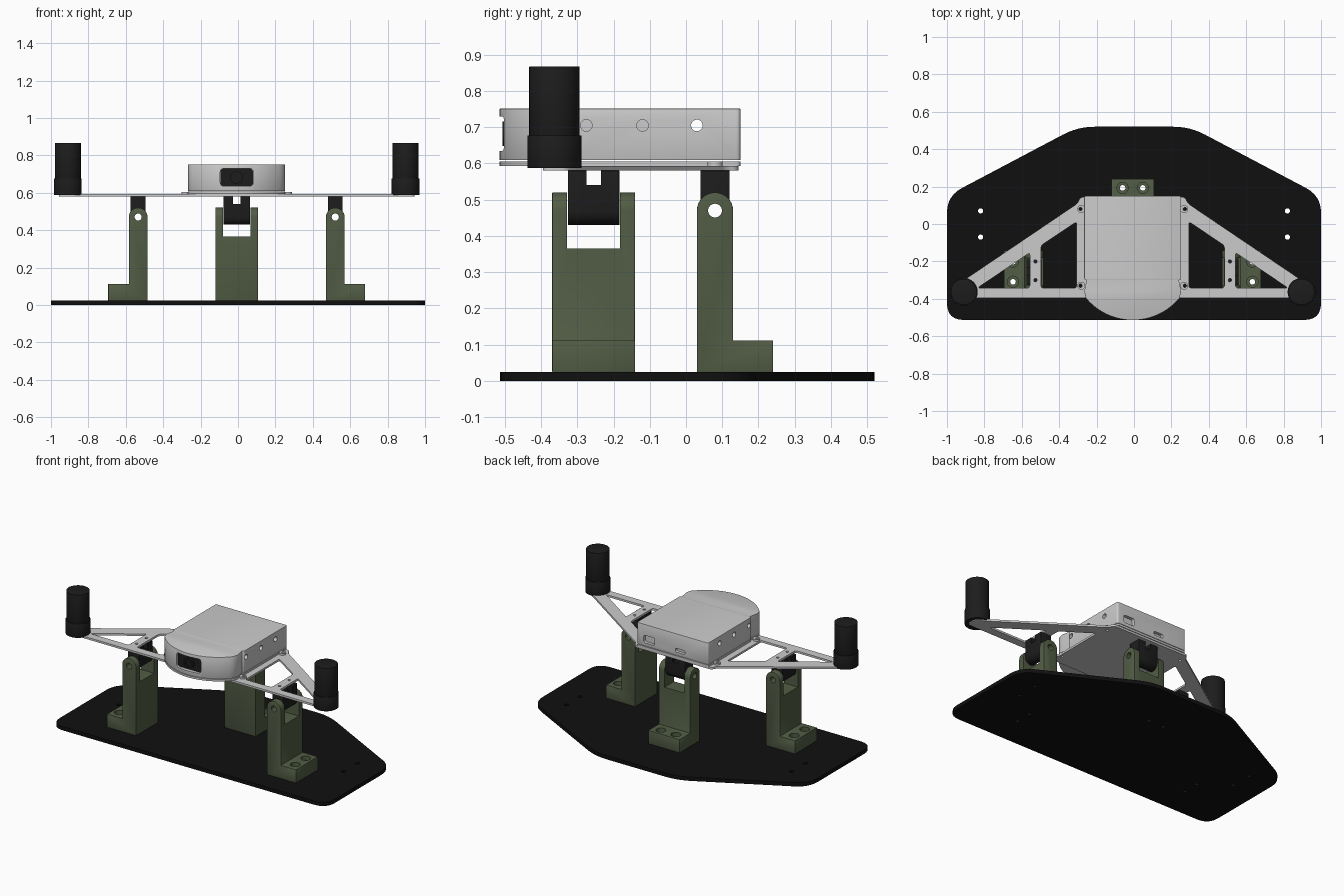
import bpy, bmesh, math
from mathutils import Vector, Matrix

if "Cube" in bpy.data.objects:
    bpy.data.objects.remove(bpy.data.objects["Cube"])

C = -0.007  # the mounted parts sit slightly left of the base centre


def material(name, rgb):
    m = bpy.data.materials.new(name)
    m.diffuse_color = (*rgb, 1)
    m.use_nodes = True
    m.node_tree.nodes["Principled BSDF"].inputs["Base Color"].default_value = m.diffuse_color
    return m


GREEN = material("olive_green", (0.085, 0.11, 0.06))
BLACK = material("black", (0.012, 0.012, 0.012))
BASE = material("base_black", (0.005, 0.005, 0.005))


def rounded(points, r, n=6):
    """Closed polygon with softened corners."""
    pts, out = [Vector(p) for p in points], []
    for i, p in enumerate(pts):
        a, b = pts[i - 1] - p, pts[(i + 1) % len(pts)] - p
        s = p + a.normalized() * min(r, a.length * 0.45)
        e = p + b.normalized() * min(r, b.length * 0.45)
        for k in range(n + 1):
            t = k / n
            out.append(s * (1 - t) ** 2 + p * 2 * t * (1 - t) + e * t * t)
    return out


def circle(x, y, r, n=32):
    return [(x + r * math.cos(math.tau * i / n), y + r * math.sin(math.tau * i / n)) for i in range(n)]


def rect(x0, y0, x1, y1):
    return [(x0, y0), (x1, y0), (x1, y1), (x0, y1)]


def mirror(pts):
    return [(2 * C - p[0], p[1]) for p in pts]


def bake(ob):
    dg = bpy.context.evaluated_depsgraph_get()
    me = bpy.data.meshes.new_from_object(ob.evaluated_get(dg))
    ob.modifiers.clear()
    ob.data = me


def extrude(name, loops, d0, d1, frame=None, mat=None, bevel=0):
    """Extrude an outline (first loop) with holes (other loops) from d0 to d1 along local z."""
    cu = bpy.data.curves.new(name, 'CURVE')
    cu.dimensions, cu.fill_mode, cu.extrude = '2D', 'BOTH', (d1 - d0) / 2
    for loop in loops:
        s = cu.splines.new('POLY')
        s.points.add(len(loop) - 1)
        for q, p in zip(s.points, loop):
            q.co = (p[0], p[1], 0, 1)
        s.use_cyclic_u = True
    tmp = bpy.data.objects.new(name + "_curve", cu)
    bpy.context.collection.objects.link(tmp)
    bpy.context.view_layer.update()
    me = bpy.data.meshes.new_from_object(tmp.evaluated_get(bpy.context.evaluated_depsgraph_get()))
    bpy.data.objects.remove(tmp)
    me.transform((frame or Matrix()) @ Matrix.Translation((0, 0, (d0 + d1) / 2)))
    bm = bmesh.new()
    bm.from_mesh(me)
    bmesh.ops.remove_doubles(bm, verts=bm.verts, dist=1e-5)
    bmesh.ops.recalc_face_normals(bm, faces=bm.faces)
    bm.to_mesh(me)
    bm.free()
    me.materials.clear()
    if mat:
        me.materials.append(mat)
    ob = bpy.data.objects.new(name, me)
    bpy.context.collection.objects.link(ob)
    if bevel:
        m = ob.modifiers.new("bevel", 'BEVEL')
        m.width, m.segments, m.limit_method, m.angle_limit = bevel, 2, 'ANGLE', 0.7
        bake(ob)
    return ob


def cut(ob, *cutters):
    for c in cutters:
        m = ob.modifiers.new("cut", 'BOOLEAN')
        m.operation, m.solver, m.object = 'DIFFERENCE', 'EXACT', c
        bpy.context.view_layer.update()
        bake(ob)
        bpy.data.objects.remove(c)


def facing(origin, d):
    """Local x = direction d, local y = world up, local z = across."""
    d, up = Vector(d), Vector((0, 0, 1))
    m = Matrix((d, up, d.cross(up))).transposed().to_4x4()
    m.translation = origin
    return m


STANDS = [("back", (C, 0.03, 0), (0, 1, 0)),
          ("right", (C + 0.477, -0.255, 0), (1, 0, 0)),
          ("left", (C - 0.477, -0.255, 0), (-1, 0, 0))]

# Stands with their forked tops, and the black hinge blocks
half_arc = [(0.05 + 0.05 * math.cos(math.pi * i / 16), 0.47 + 0.05 * math.sin(math.pi * i / 16)) for i in range(17)]
l_profile = [(0, 0.025), (0.21, 0.025), (0.21, 0.112), (0.1, 0.112)] + half_arc
tang_arc = [(0.05 - 0.04 * math.cos(math.pi * i / 16), 0.47 - 0.04 * math.sin(math.pi * i / 16)) for i in range(17)]
base_holes = []
for side, origin, d in STANDS:
    f = facing(origin, d)
    stand = extrude(side + "_stand", [l_profile], -0.114, 0.114, f, GREEN, 0.007)
    cut(stand, extrude("notch", [rect(-0.05, 0.365, 0.15, 0.6)], -0.073, 0.073, f),
        extrude("pin_hole", [circle(0.05, 0.47, 0.019)], -0.2, 0.2, f))
    for v in (-0.054, 0.054):
        p = f @ Vector((0.163, 0, v))
        base_holes.append(circle(p.x, p.y, 0.015, 20))
        cut(stand, extrude("bolt", [circle(p.x, p.y, 0.015, 20)], 0, 0.2),
            extrude("counterbore", [circle(p.x, p.y, 0.03, 24)], 0.085, 0.2))
    hinge = extrude(side + "_hinge_block", [tang_arc + [(0.09, 0.58), (0.01, 0.58)]], -0.071, 0.071, f, BLACK, 0.004)
    cut(hinge, extrude("slot", [rect(-0.05, 0.54, 0.15, 0.65)], -0.02, 0.02, f),
        extrude("pin_hole", [circle(0.05, 0.47, 0.019)], -0.2, 0.2, f))

# Base plate
outline = rounded([(-1, -0.513), (1, -0.513), (1, 0.15), (0.3, 0.52), (-0.3, 0.52), (-1, 0.15)], 0.09)
base_holes += [circle(sx * 0.82, y, 0.014, 20) for sx in (-1, 1) for y in (-0.07, 0.07)]
extrude("base_plate", [outline] + base_holes, 0, 0.025, None, BASE)

# Thin truss frame carrying the housing
right = [(C + x, y) for x, y in [(0.95, -0.395), (0.95, -0.33), (0.88, -0.285), (0.295, 0.11), (0.28, 0.145)]]
windows = [[(0.30, -0.342), (0.49, -0.342), (0.49, -0.115), (0.30, 0.012)],
           [(0.55, -0.342), (0.83, -0.342), (0.55, -0.153)]]
holes = []
for w in windows:
    w = rounded([(C + x, y) for x, y in w], 0.015, 4)
    holes += [w, mirror(w)]
for x, y in [(0.279, 0.08), (0.279, -0.33), (0.52, -0.30), (0.52, -0.20)]:
    h = circle(C + x, y, 0.009, 16)
    holes += [h, mirror(h)]
extrude("truss_frame", [rounded(right + mirror(right)[::-1], 0.02, 4)] + holes, 0.58, 0.593, None)

# Housing with bowed front
R, N = 0.325, 24
a0 = math.asin(0.25 / R)
bow = [(C + R * math.sin(a), -0.189 - R * math.cos(a)) for a in (-a0 + 2 * a0 * i / N for i in range(N + 1))]
bow = [(C - 0.259, -0.36)] + bow + [(C + 0.259, -0.36)]
back = rounded([(C + 0.259, -0.3), (C + 0.259, 0.15), (C - 0.259, 0.15), (C - 0.259, -0.3)], 0.012, 4)
shell = bow + back
extrude("housing_floor", [shell], 0.593, 0.606)
housing = extrude("housing", [shell], 0.609, 0.751, None, None, 0.006)
xf = facing((C, 0, 0), (0, 1, 0))    # across runs along x
yf = facing((C, 0, 0), (-1, 0, 0))   # across runs along y
cut(housing,
    extrude("window", [rounded(rect(-0.088, 0.635, 0.088, 0.73), 0.02)], -0.6, -0.478, yf),
    extrude("side_hole", [circle(0.03, 0.705, 0.016, 24)], -0.4, 0.4, xf),
    extrude("port", [rounded(rect(0.02, 0.63, 0.09, 0.655), 0.012)], 0.13, 0.2, yf),
    extrude("port", [rounded(rect(-0.21, 0.63, -0.13, 0.68), 0.015)], 0.13, 0.2, yf))
for y in (-0.12, -0.275):
    for lo, hi in ((-0.4, -0.225), (0.225, 0.4)):
        cut(housing, extrude("side_hole", [circle(y, 0.705, 0.016, 24)], lo, hi, xf))

# Screw bosses at the housing corners
for i, (sx, y) in enumerate([(-1, 0.08), (1, 0.08), (-1, -0.33), (1, -0.33)]):
    x = C + sx * 0.275
    extrude("housing_tab_%d" % i, [circle(x, y, 0.021, 24), circle(x + sx * 0.004, y, 0.009, 16)], 0.593, 0.605)

# Camera panel and lens in the front window
extrude("camera_panel", [rounded(rect(-0.087, 0.636, 0.087, 0.729), 0.02)], -0.492, -0.476, yf, BLACK)
extrude("lens_barrel", [circle(0, 0.682, 0.034), circle(0, 0.682, 0.022)], -0.506, -0.49, yf, BLACK)
extrude("lens_glass", [circle(0, 0.682, 0.022)], -0.499, -0.49, yf, BLACK)

# Antenna cylinders
for side, sx in (("left", -1), ("right", 1)):
    x = C + sx * 0.903
    extrude(side + "_antenna_base", [circle(x, -0.363, 0.0745, 48)], 0.587, 0.677, None, BLACK, 0.003)
    extrude(side + "_antenna", [circle(x, -0.363, 0.0695, 48)], 0.67, 0.867, None, BLACK, 0.004)

# Smooth shading with sharp edges kept
for ob in bpy.context.scene.objects:
    ob.select_set(True)
    bpy.context.view_layer.objects.active = ob
bpy.ops.object.shade_smooth_by_angle(angle=math.radians(35))
